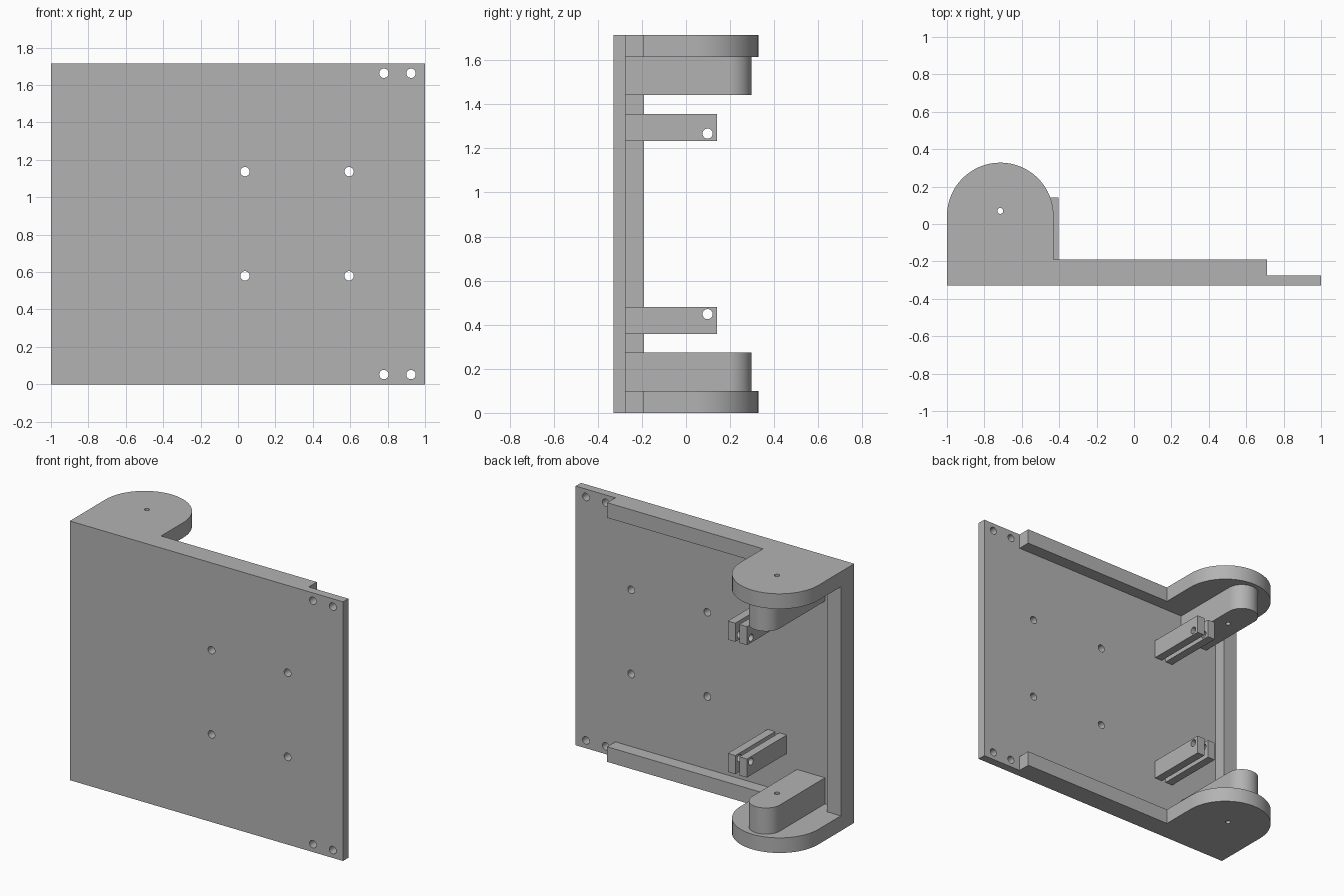
import bpy, bmesh, math
from mathutils import Matrix, Vector

cube = bpy.data.objects.get("Cube")
if cube:
    bpy.data.objects.remove(cube, do_unlink=True)

grey = bpy.data.materials.new("plain grey")
grey.use_nodes = True
COLOUR = (0.45, 0.45, 0.45, 1)
grey.diffuse_color = COLOUR
grey.node_tree.nodes["Principled BSDF"].inputs["Base Color"].default_value = COLOUR

HEIGHT = 1.715
FRONT, BACK, RIM = -0.33, -0.275, -0.19   # plate front, plate back, rim back
RAIL = 0.1                                # rail and hub thickness
PIN = (-0.715, 0.07)                      # pivot axis in plan


def finish(name, bm):
    bmesh.ops.recalc_face_normals(bm, faces=bm.faces)
    mesh = bpy.data.meshes.new(name)
    bm.to_mesh(mesh)
    bm.free()
    mesh.materials.append(grey)
    obj = bpy.data.objects.new(name, mesh)
    bpy.context.collection.objects.link(obj)
    return obj


def prism(name, outline, z0, z1):
    bm = bmesh.new()
    face = bm.faces.new([bm.verts.new((x, y, z0)) for x, y in outline])
    top = bmesh.ops.extrude_face_region(bm, geom=[face])["geom"]
    bmesh.ops.translate(bm, vec=(0, 0, z1 - z0),
                        verts=[v for v in top if isinstance(v, bmesh.types.BMVert)])
    return finish(name, bm)


def box(name, x0, x1, y0, y1, z0, z1):
    return prism(name, [(x0, y0), (x1, y0), (x1, y1), (x0, y1)], z0, z1)


def tongue(name, cx, radius, y0, tip, z0, z1):
    """Straight-sided block with a half-round back end."""
    n = 40
    arc = [(cx + radius * math.cos(math.pi * i / n),
            tip - radius + radius * math.sin(math.pi * i / n)) for i in range(n + 1)]
    return prism(name, [(cx - radius, y0), (cx + radius, y0)] + arc, z0, z1)


def drill(obj, centres, axis, radius):
    """Cut round through-holes along an axis."""
    bm = bmesh.new()
    turn = Vector((0, 0, 1)).rotation_difference(Vector(axis)).to_matrix().to_4x4()
    for c in centres:
        bmesh.ops.create_cone(bm, cap_ends=True, segments=24, radius1=radius,
                              radius2=radius, depth=1,
                              matrix=Matrix.Translation(c) @ turn)
    cutter = finish("hole_cutter", bm)
    cutter.hide_render = True
    mod = obj.modifiers.new("holes", 'BOOLEAN')
    mod.operation, mod.solver, mod.object = 'DIFFERENCE', 'EXACT', cutter
    bpy.context.view_layer.update()
    result = obj.evaluated_get(bpy.context.evaluated_depsgraph_get())
    mesh = bpy.data.meshes.new_from_object(result)
    obj.modifiers.clear()
    obj.data = mesh
    bpy.data.objects.remove(cutter, do_unlink=True)


parts = []

# Back plate with its eight screw holes
plate = box("base_plate", -1, 1, FRONT, BACK, 0, HEIGHT)
holes = [(x, FRONT, z) for x in (0.78, 0.925) for z in (0.052, HEIGHT - 0.052)]
holes += [(x, FRONT, z) for x in (0.037, 0.594) for z in (0.58, 1.137)]
drill(plate, holes, (0, 1, 0), 0.025)
parts.append(plate)

# Side rim between the two hubs
parts.append(box("side_rim", -1, -0.9, BACK, RIM, RAIL, HEIGHT - RAIL))


def span(z0, z1, upper):
    return (HEIGHT - z1, HEIGHT - z0) if upper else (z0, z1)


# Mirrored lower and upper features
for side, upper in (("lower", False), ("upper", True)):
    parts.append(box(side + "_rail", -0.43, 0.71, BACK, RIM, *span(0, RAIL, upper)))

    hub = tongue(side + "_hub", PIN[0], 0.285, BACK, 0.328, *span(0, RAIL, upper))
    boss = tongue(side + "_boss", -0.722, 0.103, BACK, 0.298, *span(RAIL, 0.273, upper))
    z = sum(span(0, 0.27, upper)) / 2
    for part in (hub, boss):
        drill(part, [(*PIN, z)], (0, 0, 1), 0.016)
        parts.append(part)

    # Pair of drilled lugs
    for label, x in (("inner", -0.405), ("outer", -0.49)):
        lug = box(f"{side}_{label}_lug", x - 0.055, x, BACK, 0.141, *span(0.358, 0.481, upper))
        drill(lug, [(x, 0.098, span(0.448, 0.448, upper)[0])], (1, 0, 0), 0.023)
        parts.append(lug)

# Smooth the round walls, keep the edges crisp
bpy.ops.object.select_all(action='DESELECT')
for part in parts:
    part.select_set(True)
bpy.context.view_layer.objects.active = parts[0]
bpy.ops.object.shade_smooth_by_angle(angle=math.radians(30))
